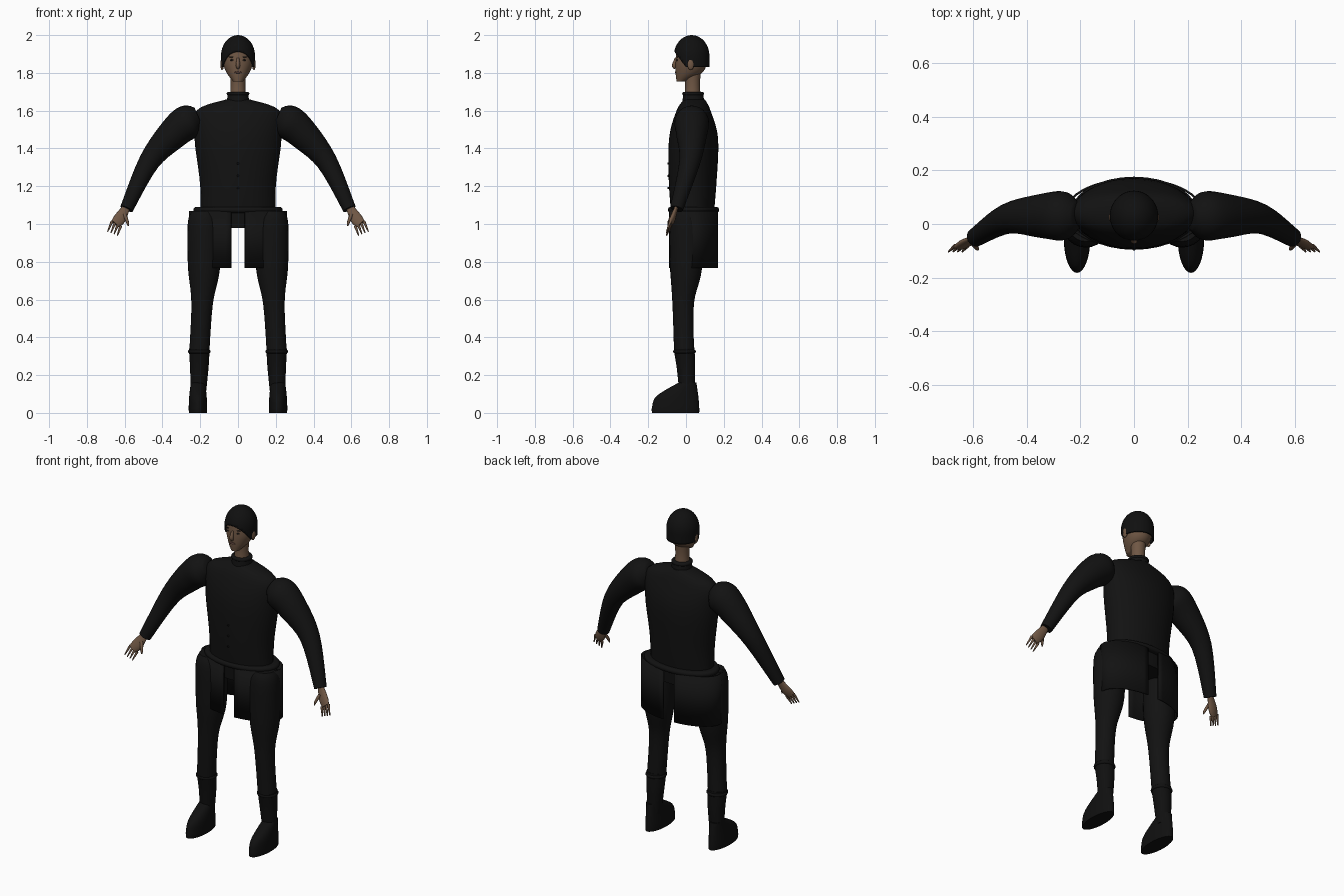
import bpy, bmesh, math
from mathutils import Vector

cube = bpy.data.objects.get("Cube")
if cube:
    bpy.data.objects.remove(cube)


def material(name, red, green, blue):
    mat = bpy.data.materials.new(name)
    mat.use_nodes = True
    mat.diffuse_color = (red, green, blue, 1)
    shader = next(node for node in mat.node_tree.nodes if node.type == 'BSDF_PRINCIPLED')
    shader.inputs["Base Color"].default_value = mat.diffuse_color
    return mat


CLOTH = material("black_cloth", .006, .006, .006)
LEATHER = material("black_leather", .005, .005, .005)
HAIR = material("black_hair", .005, .005, .005)
SKIN = material("brown_skin", .16, .095, .058)
LIPS = material("dark_lips", .09, .045, .035)
EYES = material("dark_eyes", .015, .012, .01)


def finish(name, bm, mat, mirror=False, thickness=0):
    """Turn a bmesh into a smooth shaded object with its modifiers."""
    bmesh.ops.recalc_face_normals(bm, faces=bm.faces)
    mesh = bpy.data.meshes.new(name)
    bm.to_mesh(mesh)
    bm.free()
    mesh.materials.append(mat)
    part = bpy.data.objects.new(name, mesh)
    bpy.context.collection.objects.link(part)
    bpy.ops.object.select_all(action='DESELECT')
    part.select_set(True)
    bpy.context.view_layer.objects.active = part
    bpy.ops.object.shade_smooth_by_angle(angle=math.radians(50))
    if thickness:
        part.modifiers.new("Thickness", 'SOLIDIFY').thickness = thickness
    if mirror:
        part.modifiers.new("Mirror", 'MIRROR')


def smooth(rows, steps=5):
    """Run a smooth spline through a few rows of values."""
    rows = [Vector(row) for row in rows]
    last = len(rows) - 1
    slopes = [(rows[min(i + 1, last)] - rows[max(i - 1, 0)]) / 2 for i in range(last + 1)]
    result = []
    for i in range(last):
        for step in range(steps):
            t = step / steps
            ease = t * t * (3 - 2 * t)
            leave, arrive = t * (1 - t) ** 2, t * t * (t - 1)
            result.append(rows[i].lerp(rows[i + 1], ease)
                          + slopes[i] * leave + slopes[i + 1] * arrive)
    return result + [rows[last]]


def bridge(bm, loops, closed):
    """Join neighbouring loops of vertices with quads."""
    for lower, upper in zip(loops, loops[1:]):
        for k in range(0 if closed else 1, len(lower)):
            bm.faces.new((lower[k - 1], lower[k], upper[k], upper[k - 1]))


def skin(name, rings, mat, mirror=False, sides=32):
    """Cover ellipses given as a centre and two half axes."""
    bm = bmesh.new()
    loops = []
    for centre, across, along in rings:
        angles = [math.tau * k / sides for k in range(sides)]
        loops.append([bm.verts.new(centre + across * math.cos(a) + along * math.sin(a))
                      for a in angles])
    bridge(bm, loops, True)
    bm.faces.new(loops[0])
    bm.faces.new(loops[-1])
    finish(name, bm, mat, mirror)


def upright(name, rows, mat, x=0, mirror=False):
    """Level ellipses from rows of height, half width, front and back."""
    rings = [(Vector((x, (front + back) / 2, z)), Vector((width, 0, 0)),
              Vector((0, (back - front) / 2, 0))) for z, width, front, back in rows]
    skin(name, rings, mat, mirror)


def limb(name, rows, mat, mirror=True, flatness=1, sides=24):
    """Round sections at right angles to a path of x, y, z and radius."""
    rows = smooth(rows)
    rings = []
    for i, row in enumerate(rows):
        before, after = rows[max(i - 1, 0)], rows[min(i + 1, len(rows) - 1)]
        direction = (after.xyz - before.xyz).normalized()
        depth = Vector((0, 1, 0))
        depth = (depth - direction * direction.y).normalized()
        side = direction.cross(depth)
        rings.append((row.xyz, depth * row.w * flatness, side * row.w))
    skin(name, rings, mat, mirror, sides)


def band(name, z, width, front, back, radius, mat, x=0, mirror=False):
    """A rounded hoop around a body part."""
    rows = []
    for step in range(9):
        angle = math.pi * (step / 8 - .5)
        grow = radius * math.cos(angle)
        rows.append((z + radius * math.sin(angle), width + grow, front - grow, back + grow))
    upright(name, rows, mat, x, mirror)


def ball_mesh(sides):
    bm = bmesh.new()
    bmesh.ops.create_uvsphere(bm, u_segments=sides, v_segments=sides // 2, radius=1)
    return bm


def place(bm, centre, size):
    bmesh.ops.scale(bm, vec=size, verts=bm.verts)
    bmesh.ops.translate(bm, vec=centre, verts=bm.verts)


def ball(name, centre, size, mat, mirror=False):
    bm = ball_mesh(16)
    place(bm, centre, size)
    finish(name, bm, mat, mirror)


# Tunic, collar, belt and buttons
upright("tunic", smooth([
    (.98, .2, -.07, .14), (1.2, .2, -.09, .16), (1.45, .23, -.09, .17),
    (1.6, .22, -.05, .13), (1.66, .06, -.01, .1)]), CLOTH)
upright("collar", [(1.63, .06, -.02, .1), (1.69, .055, -.015, .09)], CLOTH)
band("collar_rim", 1.69, .05, -.01, .085, .01, CLOTH)
band("belt", 1.075, .22, -.08, .16, .016, CLOTH)
for i in range(3):
    ball(f"button_{i + 1}", (0, -.094, 1.19 + i * .065), (.006, .005, .006), LEATHER)

# Open skirt: a curved panel on each side with a slit at front and back
bm = bmesh.new()
hems = []
for z in (1.07, .768):
    angles = [math.radians(7 * k - 84) for k in range(25)]
    hems.append([bm.verts.new((.25 * math.cos(a) + .01, .04 + .13 * math.sin(a), z))
                 for a in angles])
bridge(bm, hems, False)
finish("skirt_panels", bm, CLOTH, True, .008)

# Legs and boots
limb("legs", [
    (.18, 0, 1.07, .065), (.18, 0, 1, .086), (.18, 0, .77, .085),
    (.19, -.015, .58, .057), (.205, -.01, .32, .053)], CLOTH)
limb("boot_shafts", [
    (.205, -.01, .34, .055), (.205, 0, .24, .049), (.21, .005, .1, .04)], LEATHER)
band("boot_cuffs", .325, .05, -.058, .042, .01, LEATHER, .205, True)
upright("feet", smooth([
    (0, .048, -.18, .07), (.03, .049, -.18, .07), (.09, .046, -.155, .065),
    (.16, .038, -.04, .055)]), LEATHER, .212, True)

# Sleeves with raised shoulders
limb("sleeves", [
    (.21, .03, 1.57, .05), (.26, .03, 1.545, .09), (.34, .03, 1.48, .083),
    (.47, .02, 1.33, .056), (.59, -.05, 1.08, .035)], CLOTH)

# Hands with fanned fingers
limb("palms", [
    (.59, -.05, 1.09, .02), (.625, -.07, 1.03, .032), (.65, -.085, 1, .026)], SKIN, flatness=.45)
for i in range(4):
    root = Vector((.666 - i * .015, -.082, 1.015 - i * .009, .008))
    tip = Vector((.69 - i * .017, -.103, .96 - i * .007, .003))
    limb(f"fingers_{i + 1}", [root, root.lerp(tip, .5), tip], SKIN, sides=8)
limb("thumbs", [(.6, -.07, 1.05, .01), (.585, -.09, 1.01, .008), (.58, -.095, .99, .003)],
     SKIN, sides=8)

# Neck, head and ears
limb("neck", [(0, .035, 1.66, .044), (0, .035, 1.74, .039), (0, .035, 1.82, .045)], SKIN, False)
upright("head", smooth([
    (1.755, .025, -.05, 0), (1.8, .06, -.055, .085), (1.86, .08, -.055, .11),
    (1.94, .07, -.045, .1), (1.97, .04, -.01, .07)]), SKIN)
ball("ears", (.084, .025, 1.845), (.01, .018, .03), SKIN, True)

# Close cropped hair: a dome with straight sides, cut along the hairline
bm = ball_mesh(40)
for vert in bm.verts:
    if -.7 < vert.co.z < 0:
        vert.co.xy = vert.co.xy.normalized()
place(bm, (0, .03, 1.89), (.09, .094, .11))
for point, normal in (((0, -.06, 1.91), (0, .8, .6)), ((0, 0, 1.83), (0, 0, 1))):
    bmesh.ops.bisect_plane(bm, geom=bm.verts[:] + bm.edges[:] + bm.faces[:],
                           plane_co=point, plane_no=normal, clear_inner=True)
finish("hair", bm, HAIR, thickness=.008)

# Face
limb("nose", [(0, -.052, 1.88, .006), (0, -.062, 1.84, .012), (0, -.054, 1.825, .008)],
     SKIN, False, sides=12)
ball("eyes", (.031, -.047, 1.868), (.012, .004, .005), EYES, True)
ball("eyebrows", (.033, -.046, 1.885), (.017, .004, .003), HAIR, True)
ball("lips", (0, -.054, 1.803), (.02, .005, .006), LIPS)
